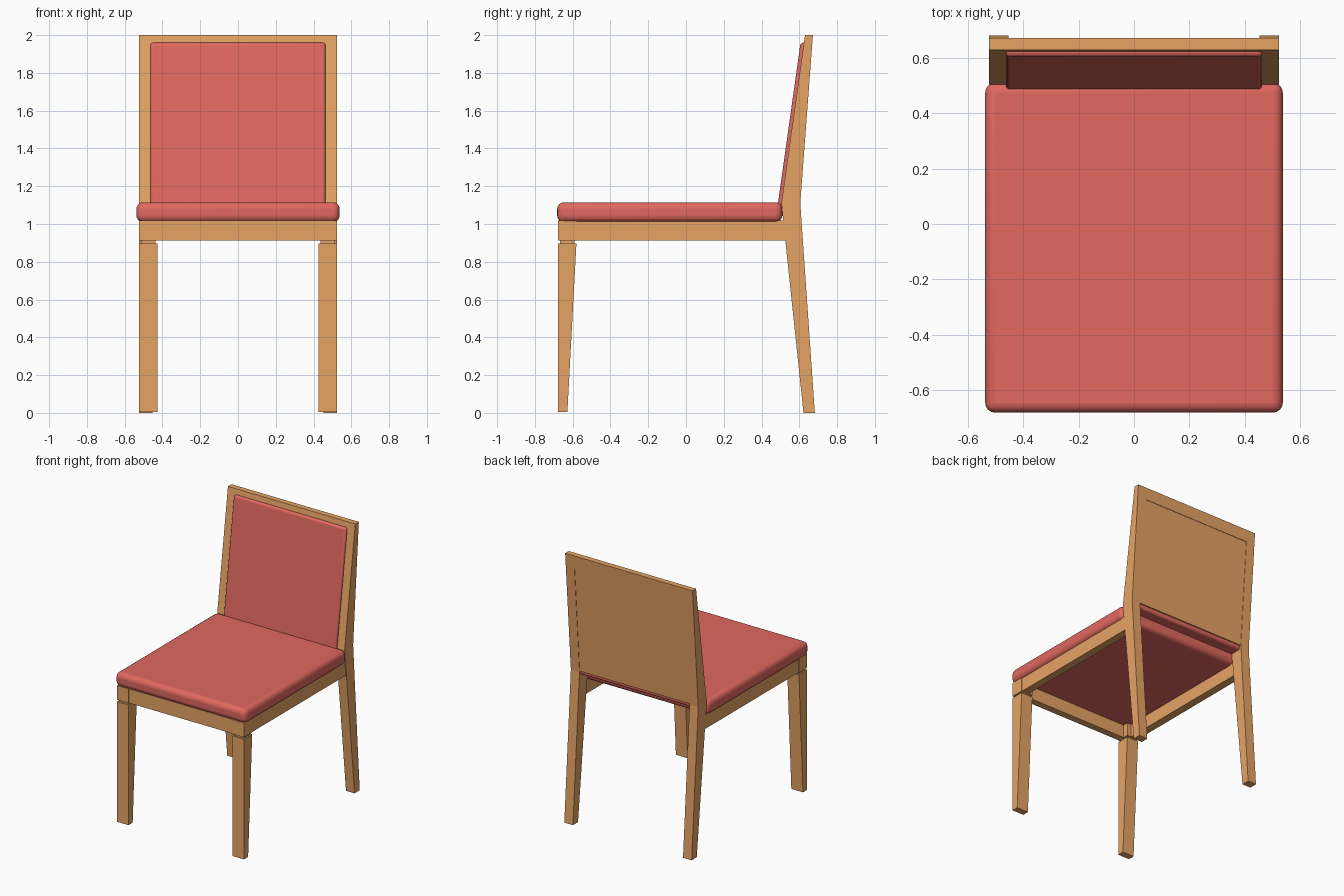
import bpy, bmesh

if "Cube" in bpy.data.objects:
    bpy.data.objects.remove(bpy.data.objects["Cube"])


def material(name, color):
    m = bpy.data.materials.new(name)
    m.diffuse_color = (*color, 1)
    m.use_nodes = True
    m.node_tree.nodes["Principled BSDF"].inputs["Base Color"].default_value = m.diffuse_color
    return m


WOOD = material("wood", (0.79, 0.37, 0.13))
FABRIC = material("fabric", (0.75, 0.14, 0.115))


def extrude_x(name, profile, x0, x1, mat, bevel=0, mirror=False):
    """Extrude a (y, z) profile from x0 to x1, optionally mirrored and rounded."""
    bm = bmesh.new()
    face = bm.faces.new([bm.verts.new((x0, y, z)) for y, z in profile])
    res = bmesh.ops.extrude_face_region(bm, geom=[face])
    verts = [g for g in res["geom"] if isinstance(g, bmesh.types.BMVert)]
    bmesh.ops.translate(bm, verts=verts, vec=(x1 - x0, 0, 0))
    bmesh.ops.recalc_face_normals(bm, faces=bm.faces)
    mesh = bpy.data.meshes.new(name)
    bm.to_mesh(mesh)
    bm.free()
    ob = bpy.data.objects.new(name, mesh)
    bpy.context.collection.objects.link(ob)
    mesh.materials.append(mat)
    if mirror:
        ob.modifiers.new("mirror", "MIRROR").use_mirror_merge = False
    if bevel:
        b = ob.modifiers.new("round", "BEVEL")
        b.width, b.segments = bevel, 4
        bpy.context.view_layer.objects.active = ob
        ob.select_set(True)
        bpy.ops.object.shade_smooth_by_angle(angle=0.7)
        ob.select_set(False)
    return ob


def rect(y0, y1, z0, z1):
    return [(y0, z0), (y1, z0), (y1, z1), (y0, z1)]


# Sloping front and back lines of the upper posts
def front(z, d=0.0):
    return (0.505 + (z - 1.11) * 0.1404 + d, z)


def back(z, d=0.0):
    return (0.605 + (z - 1.11) * 0.075 + d, z)


def slab(z0, z1, df, db):
    return [front(z0, df), back(z0, db), back(z1, db), front(z1, df)]


# Back legs running up into the backrest posts
extrude_x("back_leg", [(0.622, 0), (0.682, 0), back(1.11), back(2), front(2), front(1.11)],
          0.453, 0.524, WOOD, mirror=True)

# Backrest: top rail, thin rear panel, wedge cushion
extrude_x("top_rail", slab(1.91, 2.0, 0, 0), -0.453, 0.453, WOOD)
z0, z1 = 1.115, 1.91
extrude_x("back_panel", [back(z0, -0.02), back(z0, -0.003), back(z1, -0.003), back(z1, -0.02)],
          -0.453, 0.453, WOOD)
extrude_x("back_cushion", slab(1.085, 1.96, -0.018, -0.012), -0.463, 0.463, FABRIC, bevel=0.014)

# Front legs: corner block, recessed neck, then a taper to the foot
extrude_x("front_leg_block", rect(-0.677, -0.58, 0.912, 1.018), 0.427, 0.523, WOOD, mirror=True)
extrude_x("front_leg_neck", rect(-0.667, -0.59, 0.89, 0.92), 0.437, 0.513, WOOD, mirror=True)
extrude_x("front_leg", [(-0.677, 0.005), (-0.628, 0.005), (-0.58, 0.898), (-0.677, 0.898)],
          0.427, 0.523, WOOD, mirror=True)

# Seat rails (open at the back)
extrude_x("front_rail", rect(-0.672, -0.62, 0.912, 1.018), -0.43, 0.43, WOOD)
extrude_x("side_rail", rect(-0.59, 0.53, 0.912, 1.018), 0.46, 0.519, WOOD, mirror=True)

# Seat cushion
extrude_x("seat", rect(-0.682, 0.51, 1.01, 1.115), -0.538, 0.538, FABRIC, bevel=0.035)
